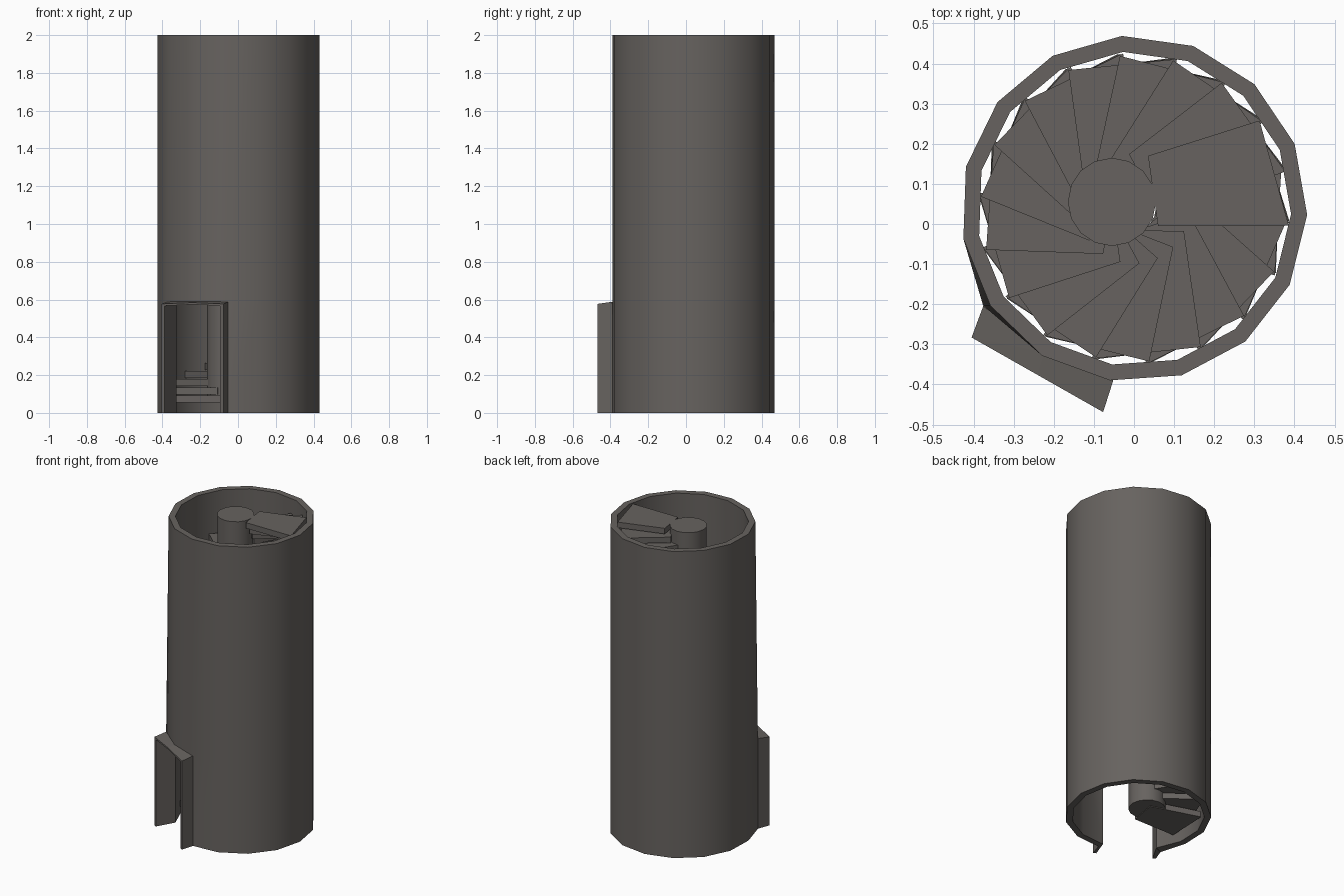
import bpy, bmesh, math
from mathutils import Vector

if "Cube" in bpy.data.objects:
    bpy.data.objects.remove(bpy.data.objects["Cube"])

# One warm grey stone colour
stone = bpy.data.materials.new("warm_grey_stone")
stone.diffuse_color = (0.135, 0.124, 0.115, 1)
stone.use_nodes = True
stone.node_tree.nodes["Principled BSDF"].inputs["Base Color"].default_value = stone.diffuse_color

CX, CY = 0.0, 0.038          # tower axis
N, H, DOOR = 15, 2.0, 0.58   # sides, height, door height
R_OUT, R_IN = 0.432, 0.392


def finish(name, bm, smooth=None):
    bmesh.ops.recalc_face_normals(bm, faces=bm.faces)
    me = bpy.data.meshes.new(name)
    bm.to_mesh(me)
    bm.free()
    me.materials.append(stone)
    ob = bpy.data.objects.new(name, me)
    bpy.context.collection.objects.link(ob)
    if smooth:
        bpy.context.view_layer.objects.active = ob
        ob.select_set(True)
        bpy.ops.object.shade_smooth_by_angle(angle=math.radians(smooth))
        ob.select_set(False)
    return ob


def prism(bm, pts, z0, z1):
    """Extruded polygon; z1 may be a list of heights per point."""
    tops = z1 if isinstance(z1, list) else [z1] * len(pts)
    bots = z0 if isinstance(z0, list) else [z0] * len(pts)
    a = [bm.verts.new((x, y, z)) for (x, y), z in zip(pts, bots)]
    b = [bm.verts.new((x, y, z)) for (x, y), z in zip(pts, tops)]
    bm.faces.new(a[::-1])
    bm.faces.new(b)
    n = len(pts)
    for i in range(n):
        j = (i + 1) % n
        bm.faces.new((a[i], a[j], b[j], b[i]))


def ring(r, k):
    a = math.radians(-2 + 24 * k)
    return CX + r * math.cos(a), CY + r * math.sin(a)


# Tower wall: hollow 15-sided shell, open below, doorway in two sides
bm = bmesh.new()
V = {}
for k in range(N):
    for s, r in enumerate((R_OUT, R_IN)):
        for row, z in enumerate((0, DOOR, H)):
            x, y = ring(r, k)
            if k == 9 and s == 0 and row < 2:   # wall flares at the door
                x -= 0.018
            V[k, s, row] = bm.verts.new((x, y, z))
door_sides = (9, 10)
for k in range(N):
    j = (k + 1) % N
    for row in (0, 1):
        if row == 0 and k in door_sides:
            continue
        for s in (0, 1):
            bm.faces.new((V[k, s, row], V[j, s, row], V[j, s, row + 1], V[k, s, row + 1]))
    for row in (2, 1 if k in door_sides else 0):
        bm.faces.new((V[k, 0, row], V[j, 0, row], V[j, 1, row], V[k, 1, row]))
for k in (9, 11):
    bm.faces.new((V[k, 0, 0], V[k, 1, 0], V[k, 1, 1], V[k, 0, 1]))
for v in [v for v in bm.verts if not v.link_faces]:
    bm.verts.remove(v)
finish("tower_wall", bm, 30)

# Door surround: two flared jambs and a thin roof
tip_l, tip_r = (-0.405, -0.283), (-0.077, -0.469)
out_l, out_r = (-0.376, -0.205), (-0.052, -0.391)
for name, pts in (
    ("left_jamb", [out_l, tip_l, (-0.388, -0.292), ring(R_IN, 9)]),
    ("right_jamb", [out_r, tip_r, (-0.094, -0.459), ring(R_IN, 11)]),
):
    bm = bmesh.new()
    prism(bm, pts, 0, 0.576)
    finish(name, bm)
bm = bmesh.new()
mid = (-0.241, -0.376)
prism(bm, [out_l, tip_l, mid, tip_r, out_r, ring(R_OUT - .01, 10)],
      [.57, .566, .574, .566, .57, .576], [.588, .577, .584, .577, .588, .592])
bmesh.ops.triangulate(bm, faces=[f for f in bm.faces if len(f.verts) > 4])
finish("door_roof", bm)

# Central column
bm = bmesh.new()
col = [(-0.055 + 0.11 * math.cos(2 * math.pi * i / 16),
        0.055 + 0.11 * math.sin(2 * math.pi * i / 16)) for i in range(16)]
prism(bm, col, 0.06, 1.995)
finish("central_column", bm, 30)

# Spiral stair: identical wedge treads, rising clockwise
tread = [(0.035, 0.132), (0.313, 0.22), (0.386, -0.042), (0.06, -0.043)]
STEPS = 45
bm = bmesh.new()
for i in range(STEPS):
    a = math.radians(20.05 * i)
    c, s = math.cos(a), math.sin(a)
    pts = [(CX + x * c - y * s, CY + x * s + y * c) for x, y in tread]
    top = 1.993 - i * 0.0432
    prism(bm, pts, top - 0.037, top)
finish("spiral_stairs", bm)
